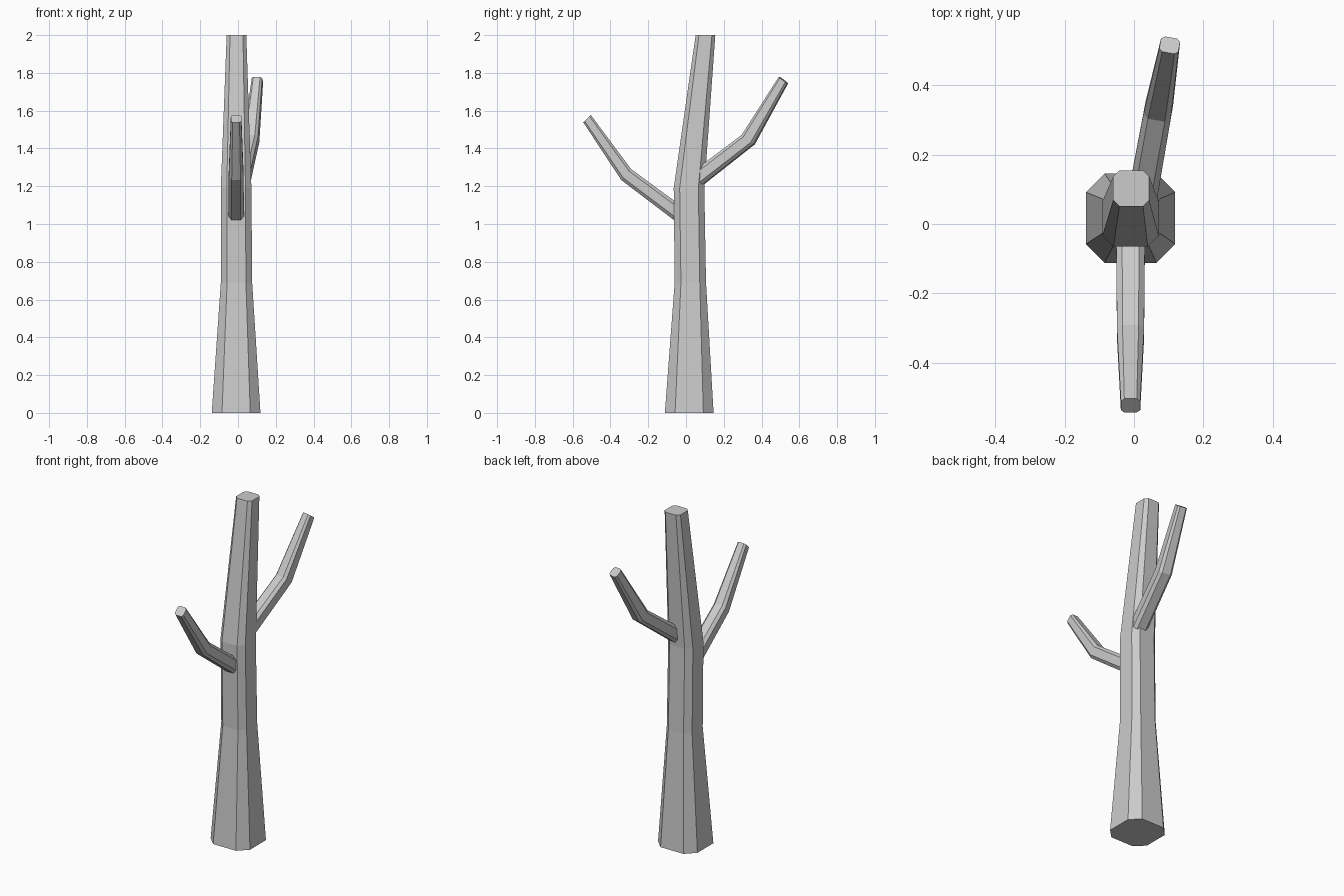
import bpy
import bmesh
from math import sin, cos, radians
from mathutils import Vector

# Remove the default cube only
cube = bpy.data.objects.get("Cube")
if cube:
    bpy.data.objects.remove(cube, do_unlink=True)

# Single flat grey
GREY = (0.6, 0.6, 0.6, 1.0)
bark = bpy.data.materials.new("grey_bark")
bark.use_nodes = True
bark.diffuse_color = GREY
bark.node_tree.nodes["Principled BSDF"].inputs["Base Color"].default_value = GREY


def ring(bm, center, heading, pitch, half, flat):
    """Square section with cut corners, facing along a heading and pitch."""
    h, p = radians(heading), radians(pitch)
    ahead = Vector((sin(h), cos(h), 0))
    side = Vector((cos(h), -sin(h), 0))
    up = -sin(p) * ahead + cos(p) * Vector((0, 0, 1))
    f = half * flat
    section = [(half, f), (f, half), (-f, half), (-half, f),
               (-half, -f), (-f, -half), (f, -half), (half, -f)]
    return [bm.verts.new(Vector(center) + a * side + b * up) for a, b in section]


def limb(name, heading, stations):
    """Loft a closed limb through (center, pitch, half width, flat share)."""
    bm = bmesh.new()
    rings = [ring(bm, c, heading, p, r, f) for c, p, r, f in stations]
    for low, high in zip(rings, rings[1:]):
        for i in range(len(low)):
            j = (i + 1) % len(low)
            bm.faces.new((low[i], low[j], high[j], high[i]))
    bm.faces.new(rings[0])
    bm.faces.new(rings[-1])
    bmesh.ops.recalc_face_normals(bm, faces=bm.faces)
    mesh = bpy.data.meshes.new(name)
    bm.to_mesh(mesh)
    bm.free()
    mesh.materials.append(bark)
    obj = bpy.data.objects.new(name, mesh)
    bpy.context.collection.objects.link(obj)
    return obj


# Trunk: flared foot, straight middle, top leaning backwards
limb("trunk", 0, [
    ((-0.01, 0.017, 0), 90, 0.129, 0.58),
    ((-0.008, 0.023, 0.69), 90, 0.083, 0.6),
    ((-0.01, 0.016, 1.19), 90, 0.081, 0.61),
    ((-0.008, 0.103, 2), 90, 0.052, 0.66),
])

# Lower branch reaching to the front
limb("front_branch", 180, [
    ((-0.01, 0, 1.025), 37, 0.042, 0.58),
    ((-0.01, -0.317, 1.262), 41, 0.039, 0.6),
    ((-0.01, -0.524, 1.558), 46, 0.028, 0.64),
])

# Upper branch reaching to the back and slightly to the left
limb("back_branch", 10, [
    ((0.012, 0.01, 1.2), 38, 0.043, 0.58),
    ((0.07, 0.33, 1.447), 51, 0.04, 0.62),
    ((0.103, 0.516, 1.762), 53, 0.028, 0.64),
])
